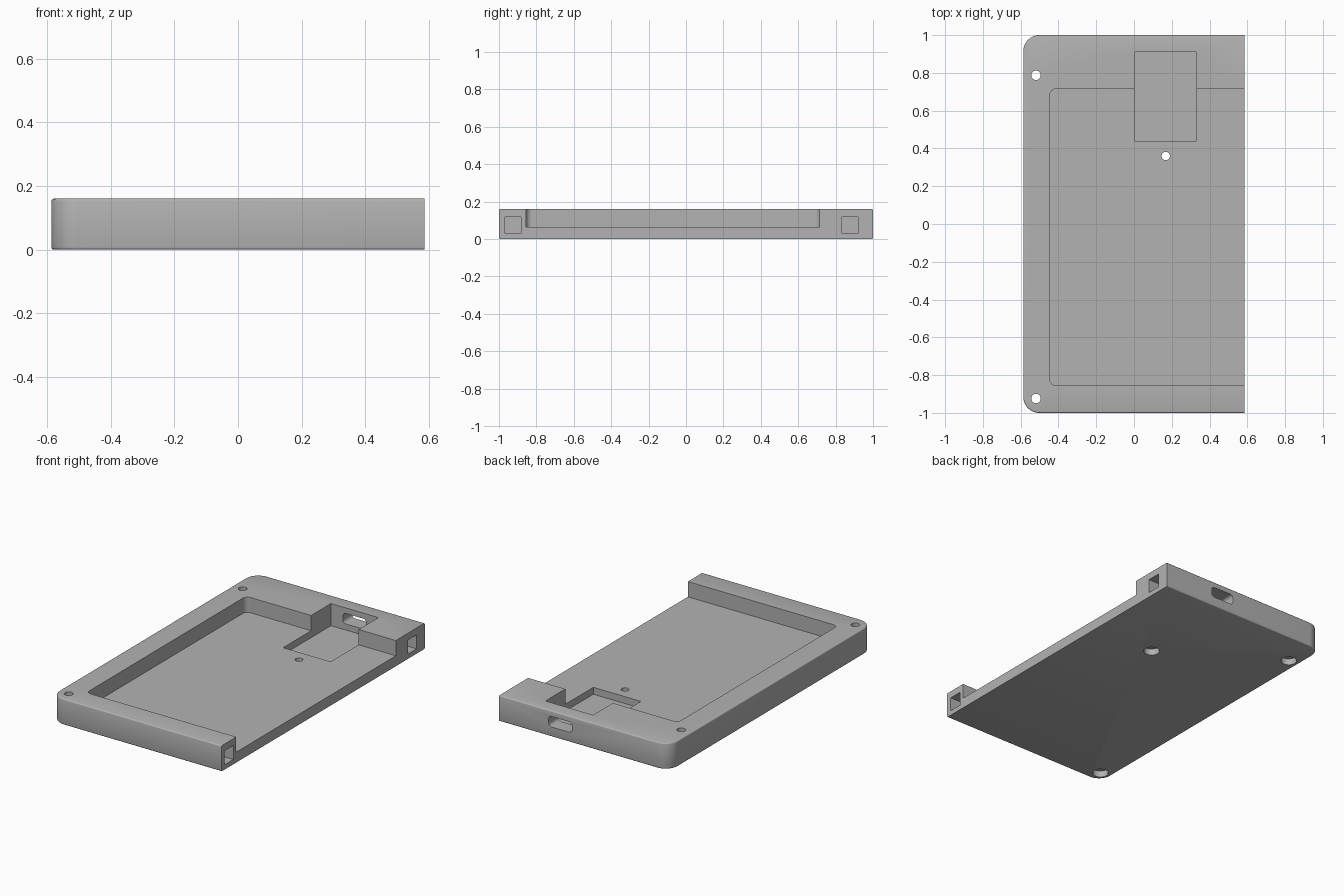
import bpy, bmesh
from math import sin, cos, pi
from mathutils import Matrix, Vector

if "Cube" in bpy.data.objects:
    bpy.data.objects.remove(bpy.data.objects["Cube"])

grey = bpy.data.materials.new("plain grey")
grey.use_nodes = True
grey.diffuse_color = (0.45, 0.45, 0.45, 1)
grey.node_tree.nodes["Principled BSDF"].inputs["Base Color"].default_value = (0.45, 0.45, 0.45, 1)

HALF_X, HALF_Y, HEIGHT = 0.586, 1.0, 0.16
FLOOR = 0.065


def make_object(name, bm):
    bmesh.ops.recalc_face_normals(bm, faces=bm.faces)
    mesh = bpy.data.meshes.new(name)
    bm.to_mesh(mesh)
    bm.free()
    mesh.materials.append(grey)
    obj = bpy.data.objects.new(name, mesh)
    bpy.context.collection.objects.link(obj)
    return obj


def outline(x0, x1, y0, y1, r, inset=0, steps=10):
    """Rectangle with only its two -x corners rounded; +x edge stays in place."""
    pts = [(x1, y0 + inset), (x1, y1 - inset)]
    for cy, start in ((y1 - r, pi / 2), (y0 + r, pi)):
        for i in range(steps + 1):
            a = start + i / steps * pi / 2
            pts.append((x0 + r + (r - inset) * cos(a), cy + (r - inset) * sin(a)))
    return pts


def loft(name, layers):
    """Stack of matching outlines given as (z, points)."""
    bm = bmesh.new()
    rings = [[bm.verts.new((x, y, z)) for x, y in pts] for z, pts in layers]
    n = len(rings[0])
    for low, high in zip(rings, rings[1:]):
        for i in range(n):
            j = (i + 1) % n
            bm.faces.new((low[i], low[j], high[j], high[i]))
    bm.faces.new(rings[0][::-1])
    bm.faces.new(rings[-1])
    return make_object(name, bm)


def box(name, low, high, round_y=0):
    """Box between two corners, optionally rounding the edges that run along y."""
    low, high = Vector(low), Vector(high)
    bm = bmesh.new()
    bmesh.ops.create_cube(bm, size=1)
    bmesh.ops.scale(bm, vec=high - low, verts=bm.verts)
    bmesh.ops.translate(bm, vec=(low + high) / 2, verts=bm.verts)
    if round_y:
        edges = [e for e in bm.edges if abs(e.verts[0].co.y - e.verts[1].co.y) > 0.01]
        bmesh.ops.bevel(bm, geom=edges, offset=round_y, segments=5, profile=0.5, affect='EDGES')
    return make_object(name, bm)


def cylinder(name, x, y, z0, z1, r):
    bm = bmesh.new()
    bmesh.ops.create_cone(bm, cap_ends=True, segments=32, radius1=r, radius2=r, depth=z1 - z0,
                          matrix=Matrix.Translation((x, y, (z0 + z1) / 2)))
    return make_object(name, bm)


# Tray body with softened top and bottom rims
soft = 0.007
rim = [(soft * (1 - cos(a)), soft * (1 - sin(a))) for a in (0, pi / 6, pi / 3, pi / 2)]
profile = rim + [(HEIGHT - z, inset) for z, inset in reversed(rim)]
body = loft("case_tray", [(z, outline(-HALF_X, HALF_X, -HALF_Y, HALF_Y, 0.085, inset))
                          for z, inset in profile])

cutters = []

# Main recess, open on the +x side
recess = outline(-0.445, 0.8, -0.855, 0.715, 0.032)
cutters.append(loft("main_recess", [(FLOOR, recess), (0.3, recess)]))

# Deeper board pocket and the connector slot through the back wall
cutters.append(box("board_pocket", (0.003, 0.44, 0.022), (0.33, 0.91, 0.3)))
cutters.append(box("connector_slot", (0.085, 0.85, 0.06), (0.245, 1.1, 0.125), 0.02))

# Square sockets in the ends of the two side walls
for name, y in (("front_socket", -0.925), ("back_socket", 0.877)):
    cutters.append(box(name, (0.495, y - 0.043, 0.03), (0.7, y + 0.043, 0.117)))

# Screw holes with wider head recesses underneath
for name, x, y, r in (("back_screw", -0.519, 0.787, 0.025),
                      ("front_screw", -0.519, -0.924, 0.025),
                      ("board_screw", 0.168, 0.36, 0.022)):
    cutters.append(cylinder(name + "_hole", x, y, -0.1, 0.3, r))
    cutters.append(cylinder(name + "_head", x, y, -0.1, 0.04, 0.046))

# Carve everything out of the body, then discard the cutters
bpy.context.view_layer.objects.active = body
for cutter in cutters:
    cutter.hide_render = True
    mod = body.modifiers.new(cutter.name, 'BOOLEAN')
    mod.operation = 'DIFFERENCE'
    mod.solver = 'EXACT'
    mod.object = cutter
    bpy.ops.object.modifier_apply(modifier=mod.name)
for cutter in cutters:
    bpy.data.objects.remove(cutter)

bpy.ops.object.select_all(action='DESELECT')
body.select_set(True)
bpy.ops.object.shade_smooth_by_angle(angle=0.6)
